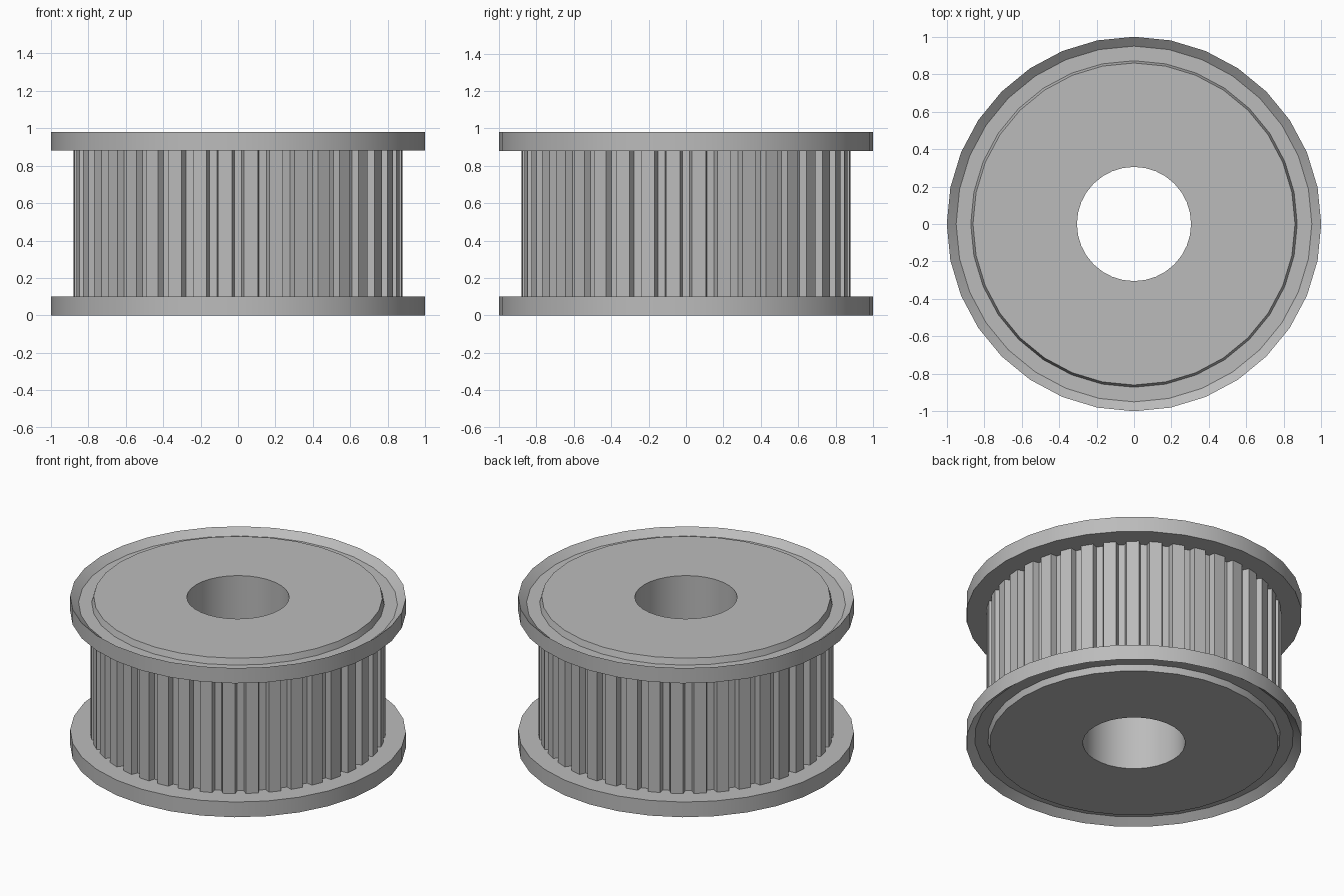
import bpy
import math

cube = bpy.data.objects.get("Cube")
if cube:
    bpy.data.objects.remove(cube, do_unlink=True)

HEIGHT = 0.98
FLANGE = 0.10      # flange thickness
RECESS = 0.04      # depth of the dished flange face
TEETH = 40
SEGMENTS = 32

metal = bpy.data.materials.new("machined_grey")
metal.use_nodes = True
grey = (0.5, 0.5, 0.5, 1)
metal.diffuse_color = grey
metal.node_tree.nodes["Principled BSDF"].inputs["Base Color"].default_value = grey


def make_object(name, verts, faces, angle):
    mesh = bpy.data.meshes.new(name)
    mesh.from_pydata(verts, [], faces)
    mesh.materials.append(metal)
    obj = bpy.data.objects.new(name, mesh)
    bpy.context.collection.objects.link(obj)
    bpy.ops.object.select_all(action="DESELECT")
    obj.select_set(True)
    bpy.context.view_layer.objects.active = obj
    bpy.ops.object.shade_smooth_by_angle(angle=math.radians(angle))
    return obj


def lathe(name, profile):
    """Revolve a closed, counter-clockwise (radius, z) profile about z."""
    n = len(profile)
    verts = []
    for s in range(SEGMENTS):
        a = math.tau * s / SEGMENTS
        verts += [(r * math.cos(a), r * math.sin(a), z) for r, z in profile]
    faces = []
    for s in range(SEGMENTS):
        t = (s + 1) % SEGMENTS
        for i in range(n):
            j = (i + 1) % n
            faces.append((s * n + i, t * n + i, t * n + j, s * n + j))
    return make_object(name, verts, faces, 20)


# Hub with through bore and chamfered end faces
lower = [(0.305, 0), (0.86, 0), (0.875, RECESS + 0.01), (0.8, RECESS + 0.01)]
lathe("hub", lower + [(r, HEIGHT - z) for r, z in reversed(lower)])

# Dished flanges, mirrored top and bottom
rim = [(0.8, RECESS), (0.95, RECESS), (1, 0), (1, FLANGE), (0.8, FLANGE)]
lathe("bottom_flange", rim)
lathe("top_flange", [(r, HEIGHT - z) for r, z in reversed(rim)])

# Toothed drum: trapezoidal grooves, one of them centred on the front
pitch = math.tau / TEETH
groove = [(-0.23, 0.88), (-0.15, 0.84), (0.15, 0.84), (0.23, 0.88)]
outline = []
for k in range(TEETH):
    for offset, r in groove:
        a = (k + offset) * pitch
        outline.append((r * math.cos(a), r * math.sin(a)))
count = len(outline)
z_low, z_high = FLANGE - 0.02, HEIGHT - FLANGE + 0.02
verts = [(x, y, z) for z in (z_low, z_high) for x, y in outline]
walls = [(i, (i + 1) % count, count + (i + 1) % count, count + i)
         for i in range(count)]
make_object("toothed_drum", verts, walls, 5)
